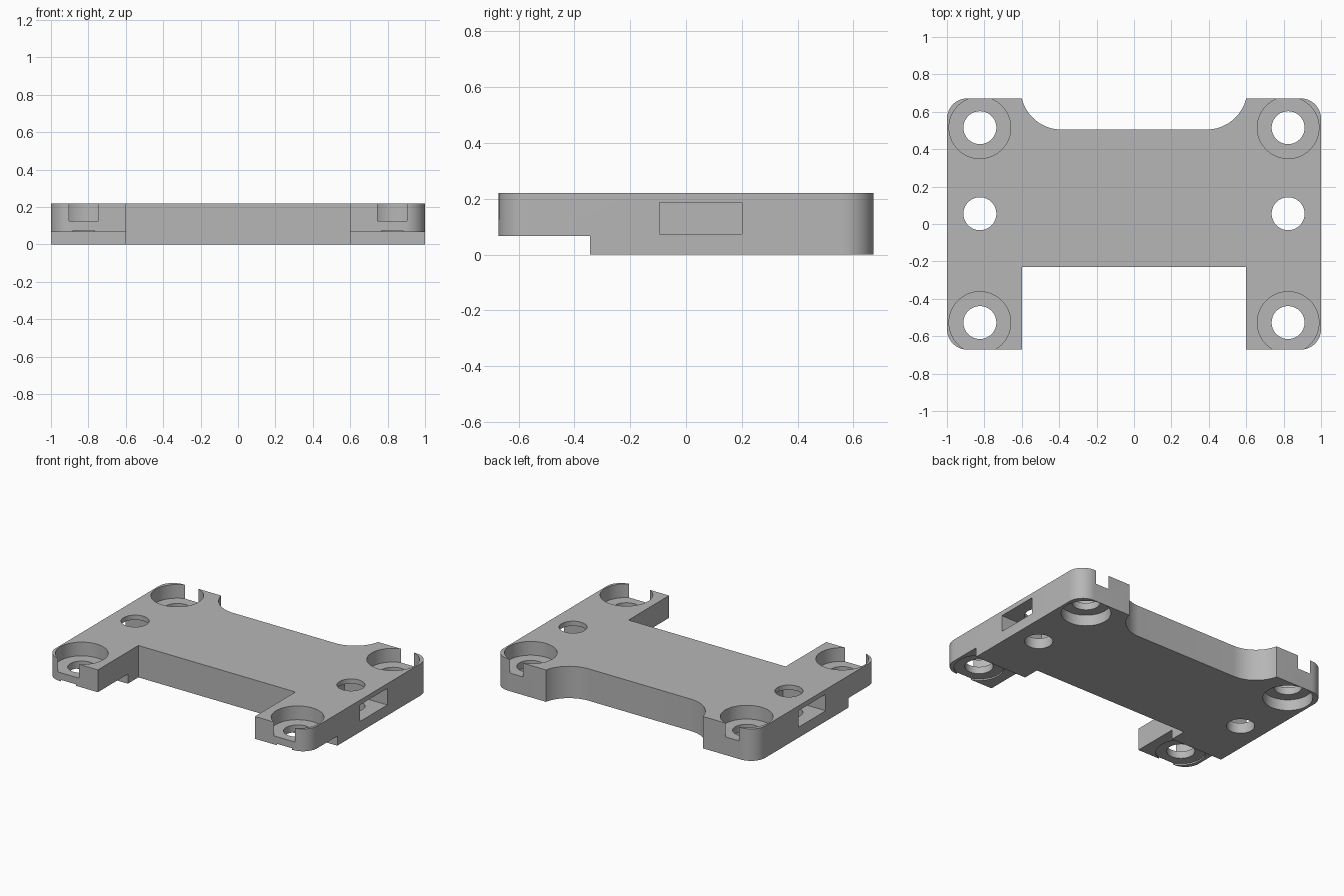
import bpy, bmesh, math
from mathutils import Vector

cube = bpy.data.objects.get("Cube")
if cube:
    bpy.data.objects.remove(cube, do_unlink=True)

grey = bpy.data.materials.new("plain grey")
grey.use_nodes = True
colour = (0.47, 0.47, 0.47, 1)
grey.diffuse_color = colour
grey.node_tree.nodes["Principled BSDF"].inputs["Base Color"].default_value = colour

HEIGHT = 0.22
BACK, FRONT = 0.672, -0.672
HOLE_X = 0.824


def arc(cx, cy, r, start, end, steps=12):
    angles = [math.radians(start + (end - start) * i / steps) for i in range(steps + 1)]
    return [(cx + r * math.cos(a), cy + r * math.sin(a)) for a in angles]


def prism(name, outline, z0, z1):
    """Extrude a counter-clockwise outline from z0 to z1."""
    bm = bmesh.new()
    face = bm.faces.new([bm.verts.new((x, y, z0)) for x, y in outline])
    top = bmesh.ops.extrude_face_region(bm, geom=[face])["geom"]
    bmesh.ops.translate(bm, vec=Vector((0, 0, z1 - z0)),
                        verts=[v for v in top if isinstance(v, bmesh.types.BMVert)])
    bmesh.ops.recalc_face_normals(bm, faces=bm.faces)
    mesh = bpy.data.meshes.new(name)
    bm.to_mesh(mesh)
    bm.free()
    mesh.materials.append(grey)
    obj = bpy.data.objects.new(name, mesh)
    bpy.context.collection.objects.link(obj)
    return obj


def box(x0, x1, y0, y1):
    return [(x0, y0), (x1, y0), (x1, y1), (x0, y1)]


def circle(x, y, r):
    return arc(x, y, r, 0, 360, 64)[:-1]


def cut(target, outline, z0, z1):
    """Subtract a prism from the target."""
    cutter = prism("cutter", outline, z0, z1)
    cutter.hide_render = True
    mod = target.modifiers.new("cut", "BOOLEAN")
    mod.operation, mod.solver, mod.object = "DIFFERENCE", "EXACT", cutter
    bpy.context.view_layer.objects.active = target
    bpy.ops.object.modifier_apply(modifier=mod.name)
    bpy.data.objects.remove(cutter, do_unlink=True)


# Plate outline: right half, mirrored; rounded outer corners and a filleted back recess
r = 0.11
scoop_r, scoop_x, recess_y = 0.218, 0.388, 0.505
scoop_end = math.degrees(math.asin((BACK - recess_y - scoop_r) / scoop_r))
half = [(0.6, -0.23), (0.6, FRONT)]
half += arc(1 - r, FRONT + r, r, -90, 0)
half += arc(1 - r, BACK - r, r, 0, 90)
half += arc(scoop_x, recess_y + scoop_r, scoop_r, scoop_end, -90, 16)
plate = prism("mounting_plate", half + [(-x, y) for x, y in reversed(half)], 0, HEIGHT)

# Raised underside of the front arms
cut(plate, box(-1.1, 1.1, -0.8, -0.345), -0.1, 0.066)

for side in (-1, 1):
    x = side * HOLE_X
    # Corner holes, counterbored from above and below
    for y in (0.515, -0.527):
        cut(plate, circle(x, y, 0.165), 0.125, 0.3)
        cut(plate, circle(x, y, 0.156), -0.1, 0.076)
        cut(plate, circle(x, y, 0.088), -0.1, 0.3)
    # Middle hole with a nut slot entering from the side
    cut(plate, circle(x, 0.055, 0.088), -0.1, 0.3)
    x0, x1 = sorted((side * 0.675, side * 1.1))
    cut(plate, box(x0, x1, -0.095, 0.2), 0.073, 0.187)

bpy.ops.object.select_all(action="DESELECT")
plate.select_set(True)
bpy.context.view_layer.objects.active = plate
bpy.ops.object.shade_smooth_by_angle(angle=math.radians(30))
